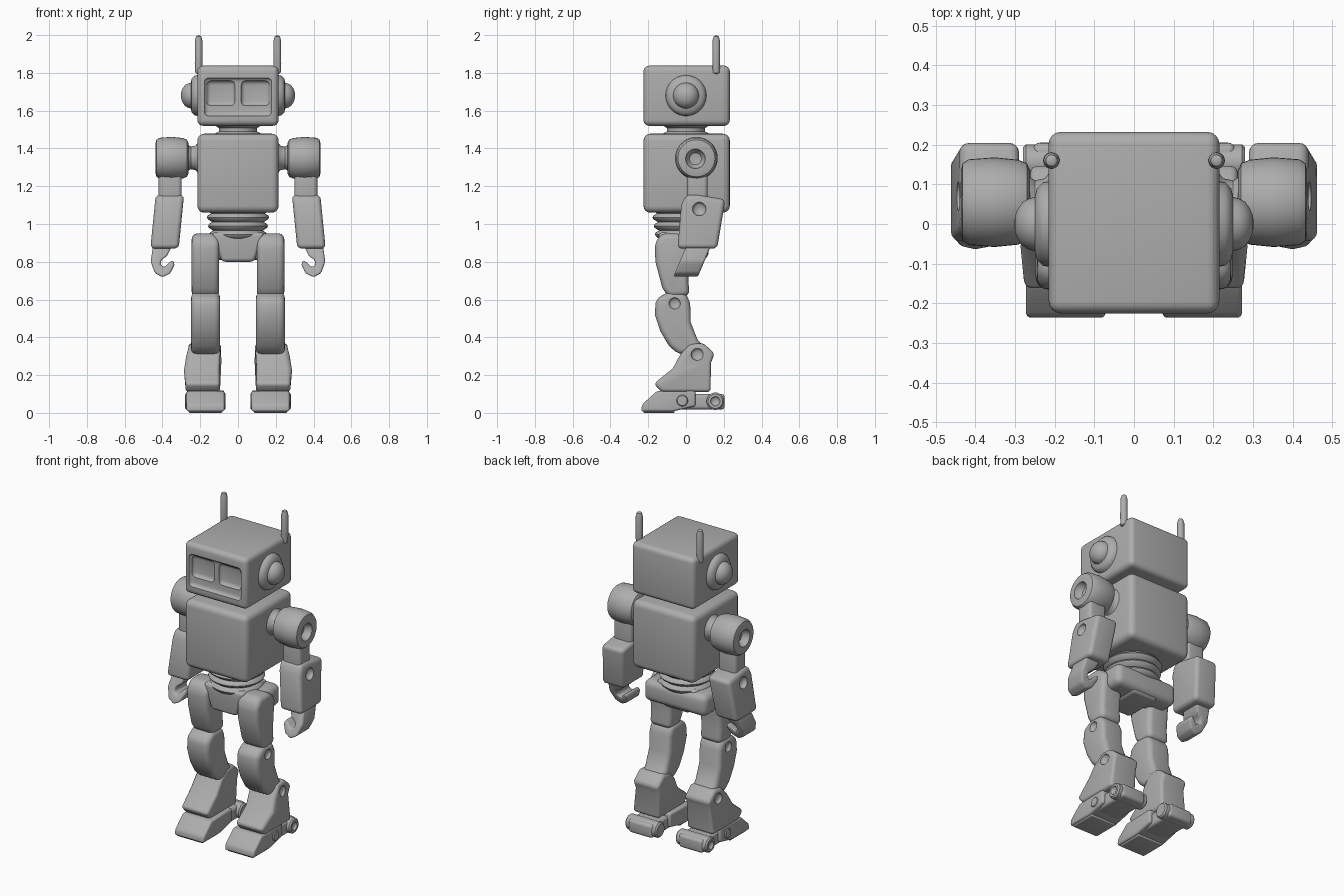
import bpy, bmesh, math
from mathutils import Matrix, Vector

cube = bpy.data.objects.get("Cube")
if cube:
    bpy.data.objects.remove(cube, do_unlink=True)

grey = bpy.data.materials.new("plain grey")
grey.use_nodes = True
colour = (0.42, 0.42, 0.42, 1)
grey.diffuse_color = colour
grey.node_tree.nodes["Principled BSDF"].inputs["Base Color"].default_value = colour


def activate(ob):
    bpy.ops.object.select_all(action="DESELECT")
    ob.select_set(True)
    bpy.context.view_layer.objects.active = ob


def finish(name, bm, bevel=0.0):
    """Turn a bmesh into a smooth, optionally rounded, object."""
    bmesh.ops.recalc_face_normals(bm, faces=bm.faces)
    mesh = bpy.data.meshes.new(name)
    bm.to_mesh(mesh)
    bm.free()
    mesh.materials.append(grey)
    ob = bpy.data.objects.new(name, mesh)
    bpy.context.collection.objects.link(ob)
    activate(ob)
    if bevel:
        mod = ob.modifiers.new("round", "BEVEL")
        mod.width, mod.segments = bevel, 4
        mod.limit_method, mod.angle_limit = "ANGLE", math.radians(28)
        bpy.ops.object.modifier_apply(modifier=mod.name)
    bpy.ops.object.shade_smooth_by_angle(angle=math.radians(40))
    return ob


def box(name, lo, hi, bevel):
    bm = bmesh.new()
    bmesh.ops.create_cube(bm, size=1)
    lo, hi = Vector(lo), Vector(hi)
    for v in bm.verts:
        v.co = (lo + hi) / 2 + v.co * (hi - lo)
    return finish(name, bm, bevel)


def prism(name, points, start, end, bevel, axis="x", warp=None):
    """Extrude a (y, z) profile along x, or an (x, z) profile along y."""
    bm = bmesh.new()
    place = (lambda a, b, d: (d, a, b)) if axis == "x" else (lambda a, b, d: (a, d, b))
    face = bm.faces.new([bm.verts.new(place(a, b, start)) for a, b in points])
    new = bmesh.ops.extrude_face_region(bm, geom=[face])["geom"]
    shift = Vector(place(0, 0, end - start))
    bmesh.ops.translate(bm, vec=shift, verts=[g for g in new if isinstance(g, bmesh.types.BMVert)])
    if warp:
        for v in bm.verts:
            v.co = warp(v.co.copy())
    return finish(name, bm, bevel)


def lathe(name, profile, centre, axis="z", side=1):
    """Spin a (radius, height) profile about an axis through centre."""
    bm = bmesh.new()
    verts = [bm.verts.new((max(r, 0.0), 0, h)) for r, h in profile]
    edges = [bm.edges.new(pair) for pair in zip(verts, verts[1:])]
    bmesh.ops.spin(bm, geom=verts + edges, cent=(0, 0, 0), axis=(0, 0, 1),
                   angle=math.tau, steps=40)
    bmesh.ops.remove_doubles(bm, verts=bm.verts, dist=0.0005)
    if axis == "x":
        bm.transform(Matrix.Rotation(side * math.pi / 2, 4, "Y"))
    bm.transform(Matrix.Translation(centre))
    return finish(name, bm)


def carve(ob, cutter):
    """Subtract a cutter, then discard it."""
    cutter.hide_render = True
    activate(ob)
    mod = ob.modifiers.new("carve", "BOOLEAN")
    mod.operation, mod.solver, mod.object = "DIFFERENCE", "EXACT", cutter
    bpy.ops.object.modifier_apply(modifier=mod.name)
    bpy.data.objects.remove(cutter, do_unlink=True)
    activate(ob)
    bpy.ops.object.shade_smooth_by_angle(angle=math.radians(40))


def dent(ob, side, x, y, z, radius, depth):
    """Bowl-shaped bolt hole in an outward face at distance x."""
    bowl = [(0, -depth), (radius * 0.6, -depth * 0.9), (radius * 0.9, -depth * 0.5),
            (radius, 0), (radius * 1.1, 0.04), (0, 0.04)]
    carve(ob, lathe("dent_cutter", bowl, (side * x, y, z), "x", side))


# Head with a recessed face and two sunken eyes
head = box("head", (-0.215, -0.225, 1.52), (0.215, 0.232, 1.838), 0.03)
carve(head, box("face_cutter", (-0.18, -0.3, 1.57), (0.18, -0.208, 1.775), 0.025))
for s in (-1, 1):
    a, b = sorted((s * 0.015, s * 0.168))
    carve(head, box("eye_cutter", (a, -0.3, 1.625), (b, -0.19, 1.76), 0.025))

# Neck, torso and ribbed waist
lathe("neck", [(0, 1.44), (0.15, 1.44), (0.13, 1.475), (0.1, 1.49), (0.1, 1.508),
               (0.13, 1.525), (0, 1.54)], (0, 0, 0))
box("torso", (-0.215, -0.225, 1.06), (0.215, 0.232, 1.478), 0.036)
ribs = [(0, 1.1), (0.17, 1.08)]
for i in range(3):
    z = 1.055 - i * 0.045
    r = 0.165 - i * 0.006
    ribs += [(r - 0.022, z), (r - 0.005, z - 0.01), (r, z - 0.02), (r - 0.005, z - 0.03)]
lathe("waist", ribs + [(0.13, 0.92), (0, 0.9)], (0, -0.012, 0))

# Pelvis wedge and wide hip block
prism("pelvis", [(-0.14, 0.955), (0.14, 0.955), (0.12, 0.9), (0.085, 0.8),
                 (-0.085, 0.8), (-0.12, 0.9)], -0.145, 0.1, 0.02, "y")
box("hip_block", (-0.215, -0.05, 0.81), (0.215, 0.12, 0.945), 0.04)

thigh = [(-0.165, 0.9), (-0.13, 0.95), (-0.03, 0.95), (0.03, 0.9), (0.02, 0.8),
         (0.012, 0.7), (0.02, 0.62), (-0.09, 0.61), (-0.125, 0.66), (-0.162, 0.8)]
shin = [(-0.16, 0.6), (-0.1, 0.64), (0.0, 0.635), (0.022, 0.58), (0.025, 0.48),
        (0.06, 0.39), (0.11, 0.33), (0.03, 0.31), (-0.04, 0.31), (-0.09, 0.355),
        (-0.135, 0.43), (-0.165, 0.52)]
ankle = [(-0.03, 0.31), (0.02, 0.365), (0.09, 0.37), (0.152, 0.315), (0.132, 0.265),
         (0.13, 0.11), (-0.13, 0.11), (-0.17, 0.155), (-0.07, 0.235)]
toe = [(-0.238, 0.008), (-0.232, 0.045), (-0.155, 0.115), (0.05, 0.12), (0.05, 0.035),
       (-0.07, 0.008)]
hand = [(0.35, 0.885), (0.45, 0.885), (0.462, 0.8), (0.44, 0.74), (0.4, 0.718),
        (0.36, 0.737), (0.335, 0.785), (0.345, 0.81), (0.365, 0.795), (0.39, 0.77),
        (0.412, 0.785), (0.405, 0.81), (0.375, 0.83)]

for s, word in ((-1, "right"), (1, "left")):
    # Antenna and ear
    lathe(word + "_antenna", [(0, 1.79), (0.018, 1.8), (0.021, 1.85), (0.02, 1.97),
                              (0.014, 1.993), (0, 2.0)], (s * 0.208, 0.16, 0))
    lathe(word + "_ear", [(0.11, 0), (0.105, 0.025), (0.09, 0.04), (0.068, 0.045),
                          (0.064, 0.06), (0.056, 0.075), (0.038, 0.088),
                          (0.02, 0.095), (0, 0.097)], (s * 0.205, 0, 1.68), "x", s)

    # Shoulder joint and drum with a bolt hole
    lathe(word + "_shoulder_joint", [(0, 0), (0.09, 0), (0.065, 0.02), (0.06, 0.045),
                                     (0.08, 0.075), (0, 0.08)],
          (s * 0.205, 0.05, 1.35), "x", s)
    drum = lathe(word + "_shoulder", [(0, 0), (0.08, 0), (0.098, 0.008), (0.107, 0.03),
                                      (0.113, 0.09), (0.108, 0.155), (0.098, 0.17),
                                      (0.08, 0.174), (0, 0.174)],
                 (s * 0.262, 0.055, 1.348), "x", s)
    dent(drum, s, 0.436, 0.05, 1.345, 0.052, 0.045)

    # Upper arm, leaning forearm and hooked hand
    box(word + "_upper_arm", *zip(*[sorted((s * 0.298, s * 0.42)), (0.005, 0.115),
                                    (1.08, 1.29)]), 0.022)
    forearm = prism(word + "_forearm",
                    [(-0.025, 1.1), (0.0, 1.155), (0.06, 1.155), (0.208, 1.13),
                     (0.165, 0.87), (-0.045, 0.87)], s * 0.287, s * 0.437, 0.024,
                    warp=lambda c: Vector((c.x + s * (1.14 - c.z) * 0.1, c.y, c.z)))
    dent(forearm, s, 0.441, 0.07, 1.08, 0.036, 0.025)
    prism(word + "_hand", [(s * a, b) for a, b in hand], -0.065, 0.065, 0.012, "y",
          lambda c: Vector((c.x, c.y + 0.065 + (c.z - 0.88) * 0.42, c.z)))

    # Leg segments
    prism(word + "_thigh", thigh, s * 0.1, s * 0.245, 0.03)
    knee = prism(word + "_shin", shin, s * 0.095, s * 0.248, 0.03)
    dent(knee, s, 0.247, -0.06, 0.58, 0.03, 0.015)
    lower = prism(word + "_ankle", ankle, s * 0.09, s * 0.262, 0.02,
                  warp=lambda c: Vector((c.x * (1.06 if c.z < 0.24 else 1.0), c.y, c.z)))
    dent(lower, s, 0.262, 0.06, 0.31, 0.032, 0.015)

    # Foot: sloped toe, heel block and heel roller
    prism(word + "_toe", toe, s * 0.072, s * 0.272, 0.012)
    box(word + "_heel", *zip(*[sorted((s * 0.09, s * 0.255)), (-0.07, 0.205),
                               (0.018, 0.1)]), 0.018)
    roller = lathe(word + "_heel_roller", [(0, 0), (0.038, 0), (0.046, 0.008),
                                           (0.046, 0.207), (0.038, 0.215), (0, 0.215)],
                   (s * 0.065, 0.155, 0.062), "x", s)
    dent(roller, s, 0.281, 0.155, 0.062, 0.025, 0.015)
    lathe(word + "_foot_bolt", [(0, 0), (0.036, 0), (0.036, 0.18), (0.026, 0.192),
                                (0, 0.194)], (s * 0.085, -0.02, 0.065), "x", s)
# Sole level with the ground
for s, word in ((-1, "right"), (1, "left")):
    box(word + "_sole", *zip(*[sorted((s * 0.085, s * 0.26)), (-0.225, -0.06),
                               (0.0, 0.02)]), 0.006)
